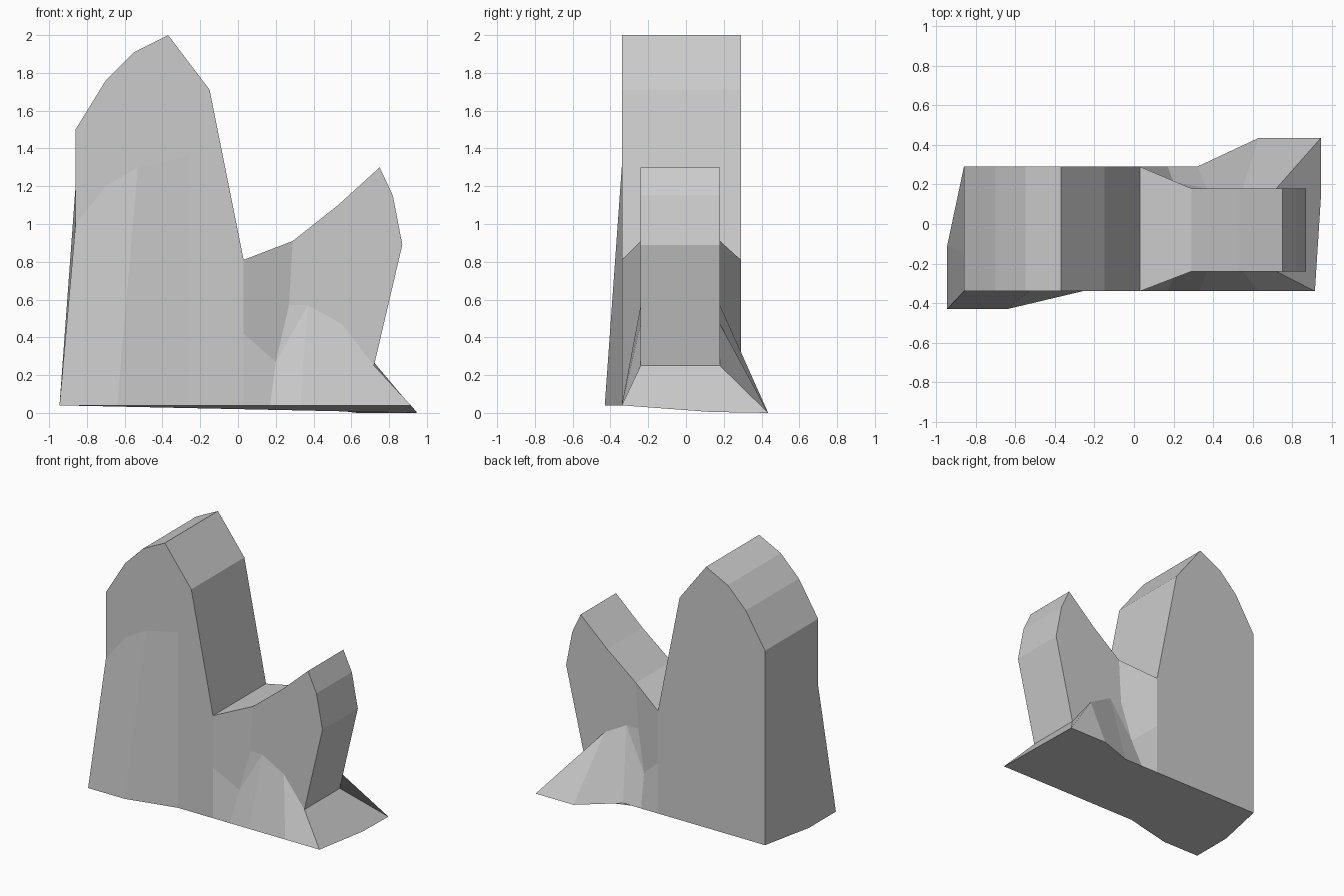
import bpy
import bmesh

default = bpy.data.objects.get("Cube")
if default:
    bpy.data.objects.remove(default, do_unlink=True)

stone = bpy.data.materials.new("stone_grey")
stone.use_nodes = True
colour = (0.6, 0.6, 0.6, 1)
stone.diffuse_color = colour
stone.node_tree.nodes["Principled BSDF"].inputs["Base Color"].default_value = colour

bm = bmesh.new()
GROUND = 0.04
FRONT, BACK = -0.34, 0.29
FIN_FRONT, FIN_BACK = -0.24, 0.18


def face(*points):
    bm.faces.new([bm.verts.new(p) for p in points])


def at(y, outline):
    """Place an x-z outline at depth y."""
    return [(x, y, z) for x, z in outline]


def band(a, b):
    """Bridge two chains of equal length."""
    for i in range(len(a) - 1):
        face(a[i], a[i + 1], b[i + 1], b[i])


# Outlines of the tall rock and the thin fin beside it
crown = [(-0.86, 1.5), (-0.7, 1.76), (-0.55, 1.91), (-0.37, 2), (-0.15, 1.71), (0.03, 0.81)]
ridge = [(0.29, 0.91), (0.53, 1.1), (0.75, 1.3), (0.82, 1.15), (0.87, 0.89), (0.72, 0.25)]
skirt_top = [(0.37, 0.57), (0.55, 0.47), (0.72, 0.25)]
seam = [(0.03, 0.42), (0.03, GROUND)]

# Top surface running over both rocks
band(at(FRONT, crown) + at(FIN_FRONT, ridge), at(BACK, crown) + at(FIN_BACK, ridge))

# Tall rock: flat back, and a front that flares out toward the left foot
back_foot = (-0.86, BACK, GROUND)
face(*at(BACK, crown), *at(BACK, seam), back_foot)

flare = at(FRONT, [(-0.86, 1.0), (-0.7, 1.2), (-0.53, 1.3), (-0.26, 1.36)])
toe_a, toe_b = (-0.945, -0.43, GROUND), (-0.64, -0.43, GROUND)
toe_c = (-0.26, FRONT, GROUND)
face(*flare, toe_c, *reversed(at(FRONT, seam)), *reversed(at(FRONT, crown)))
face(*flare[:3], toe_b, toe_a)
face(flare[2], flare[3], toe_c, toe_b)

# Tall rock: outer end
heel, bulge = (-0.945, -0.11, GROUND), (-0.86, -0.15, 1.2)
top_front, top_back = at(FRONT, crown)[0], at(BACK, crown)[0]
face(top_back, top_front, flare[0], bulge)
face(flare[0], toe_a, heel, bulge)
face(bulge, heel, back_foot, top_back)

# Fin: a recessed wall and a sloping skirt on each side
front_foot = [(0.17, FRONT, GROUND), (0.33, FRONT, GROUND),
              (0.63, FRONT, GROUND), (0.915, FRONT, GROUND)]
back_skirt_foot = [(0.17, BACK, GROUND), (0.32, BACK, GROUND),
                   (0.63, 0.435, 0), (0.945, 0.435, 0)]
for outer, inner, foot in ((FRONT, FIN_FRONT, front_foot), (BACK, FIN_BACK, back_skirt_foot)):
    wall, skirt = at(inner, ridge), at(inner, skirt_top)
    upper, lower = at(outer, [crown[-1]])[0], at(outer, seam)
    notch = (0.2, outer + (inner - outer) * 0.7, 0.27)
    waist = (0.27, inner, 0.57)
    face(upper, lower[0], notch, waist, wall[0])
    face(lower[0], lower[1], foot[0], notch)
    face(notch, skirt[0], waist)
    face(wall[0], waist, skirt[0], *skirt[1:], *reversed(wall[1:-1]))
    band([notch] + skirt, foot)

# Fin: skirt at the outer end
end_mid = (0.945, 0.13, 0.005)
face(at(FIN_FRONT, ridge)[-1], at(FIN_BACK, ridge)[-1], back_skirt_foot[-1], end_mid, front_foot[-1])

# Underside
face(toe_a, toe_b, toe_c, at(FRONT, seam)[1], *front_foot, end_mid,
     *reversed(back_skirt_foot), at(BACK, seam)[1], back_foot, heel)

bmesh.ops.remove_doubles(bm, verts=bm.verts, dist=0.001)
bmesh.ops.recalc_face_normals(bm, faces=bm.faces)
mesh = bpy.data.meshes.new("rock_formation")
bm.to_mesh(mesh)
bm.free()
mesh.materials.append(stone)
rock = bpy.data.objects.new("rock_formation", mesh)
bpy.context.collection.objects.link(rock)
